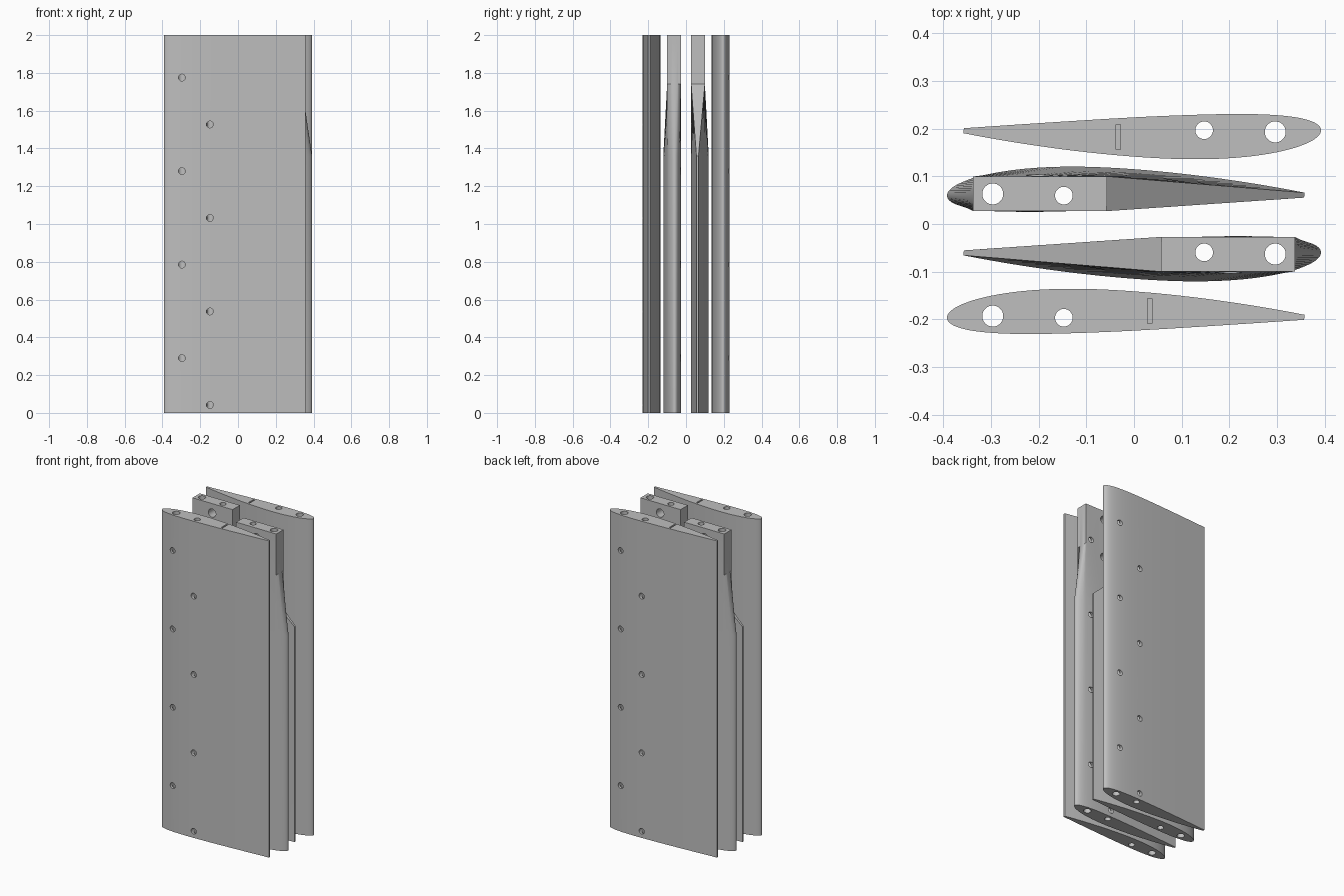
import bpy, bmesh, math
from mathutils import Matrix

if "Cube" in bpy.data.objects:
    bpy.data.objects.remove(bpy.data.objects["Cube"], do_unlink=True)

NOSE_X, CHORD, TAIL_X = -0.392, 0.78, 0.357
HEIGHT = 2.0
OUTER_Y, INNER_Y = -0.1975, 0.0585     # chord line of each blade
STEPS = 40

grey = bpy.data.materials.new("light_grey")
grey.use_nodes = True
COLOUR = (0.52, 0.52, 0.52, 1)
grey.diffuse_color = COLOUR
grey.node_tree.nodes["Principled BSDF"].inputs["Base Color"].default_value = COLOUR


def surface_point(s, side):
    """Point on a cambered wing section, s along the chord, side +1 or -1."""
    half = 0.6 * (0.2969 * math.sqrt(s) - 0.126 * s - 0.3516 * s**2
                  + 0.2843 * s**3 - 0.1015 * s**4)
    m, p = 0.02, 0.4
    q = p if s < p else 1 - p
    base = 0 if s < p else 1 - 2 * p
    camber = m / q**2 * (base + 2 * p * s - s * s)
    tilt = math.atan(2 * m / q**2 * (p - s))
    x = s - side * half * math.sin(tilt)
    y = camber + side * half * math.cos(tilt)
    return max(NOSE_X + CHORD * x, NOSE_X), CHORD * y


def section():
    """Upper tail to nose to lower tail."""
    end = (TAIL_X - NOSE_X) / CHORD
    stations = [end * (1 - math.cos(math.pi / 2 * i / STEPS)) for i in range(STEPS + 1)]
    upper = [surface_point(s, 1) for s in reversed(stations)]
    lower = [surface_point(s, -1) for s in stations[1:]]
    return upper + lower


def tang_section(points, x0, x1, y0, y1):
    """Same number of points, moved onto a rectangle."""
    nose = [i for i, p in enumerate(points) if p[0] < x0]
    first, last = nose[0], nose[-1]
    out = []
    for i, (x, y) in enumerate(points):
        if first <= i <= last:
            f = (y - points[last][1]) / (points[first][1] - points[last][1])
            out.append((x0, y0 + f * (y1 - y0)))
        else:
            start = points[first if i < first else last][0]
            f = (x - start) / (TAIL_X - start)
            out.append((x0 + min(f, 1) * (x1 - x0), y1 if i < first else y0))
    return out


def new_object(name, bm):
    bmesh.ops.recalc_face_normals(bm, faces=bm.faces)
    mesh = bpy.data.meshes.new(name)
    bm.to_mesh(mesh)
    bm.free()
    ob = bpy.data.objects.new(name, mesh)
    bpy.context.collection.objects.link(ob)
    return ob


def loft(name, layers, offset):
    bm = bmesh.new()
    rings = [[bm.verts.new((x, y + offset, z)) for x, y in pts] for z, pts in layers]
    n = len(rings[0])
    for a, b in zip(rings, rings[1:]):
        for i in range(n):
            j = (i + 1) % n
            bm.faces.new((a[i], a[j], b[j], b[i]))
    bm.faces.new(rings[0])
    bm.faces.new(rings[-1])
    return new_object(name, bm)


def cylinder(bm, radius, depth, centre, sideways=False):
    matrix = Matrix.Translation(centre)
    if sideways:
        matrix = matrix @ Matrix.Rotation(math.pi / 2, 4, "X")
    bmesh.ops.create_cone(bm, cap_ends=True, segments=32, radius1=radius,
                          radius2=radius, depth=depth, matrix=matrix)


def drill(ob, offset, inner):
    # full-length rod bores, plus a blind key slot on the outer blades
    rods = bmesh.new()
    cylinder(rods, 0.022, 3, (-0.296, offset + 0.0045, 1))
    cylinder(rods, 0.0185, 3, (-0.147, offset + 0.001, 1))
    if not inner:
        bmesh.ops.create_cube(rods, size=1, matrix=Matrix.Translation((0.033, offset + 0.015, HEIGHT))
                              @ Matrix.Diagonal((0.01, 0.053, 0.2, 1)))
    # staggered screw holes from the flatter side into the rods
    screws = bmesh.new()
    for x, z0 in ((-0.297, 0.29), (-0.149, 0.042)):
        for k in range(4):
            cylinder(screws, 0.018, 0.1, (x, offset - 0.05, z0 + 0.495 * k), True)
    # cross bolts through the tang
    if inner:
        for z in (1.94, 1.695):
            cylinder(screws, 0.026, 0.3, (-0.2, offset, z), True)
    cutters = [new_object("rod_cutter", rods), new_object("screw_cutter", screws)]
    for cutter in cutters:
        cutter.hide_render = True
        mod = ob.modifiers.new("cut", "BOOLEAN")
        mod.operation, mod.solver, mod.object = "DIFFERENCE", "EXACT", cutter
    graph = bpy.context.evaluated_depsgraph_get()
    mesh = bpy.data.meshes.new_from_object(ob.evaluated_get(graph))
    ob.modifiers.clear()
    ob.data = mesh
    for cutter in cutters:
        bpy.data.objects.remove(cutter, do_unlink=True)


wing = section()
tang = tang_section(wing, -0.337, -0.057, 0.027 - INNER_Y, 0.1 - INNER_Y)

# straight outer blade, and inner blade that narrows to a square tang
outer = loft("front_outer_blade", [(0, wing), (HEIGHT, wing)], OUTER_Y)
inner = loft("back_inner_blade", [(0, wing), (1.36, wing), (1.74, tang), (HEIGHT, tang)], INNER_Y)

for blade, offset, is_inner, twin_name in ((outer, OUTER_Y, False, "back_outer_blade"),
                                           (inner, INNER_Y, True, "front_inner_blade")):
    drill(blade, offset, is_inner)
    blade.data.materials.clear()
    blade.data.materials.append(grey)
    bpy.ops.object.select_all(action="DESELECT")
    blade.select_set(True)
    bpy.context.view_layer.objects.active = blade
    bpy.ops.object.shade_smooth_by_angle(angle=math.radians(30))
    # half-turn twin
    twin = bpy.data.objects.new(twin_name, blade.data)
    twin.rotation_euler.z = math.pi
    bpy.context.collection.objects.link(twin)
